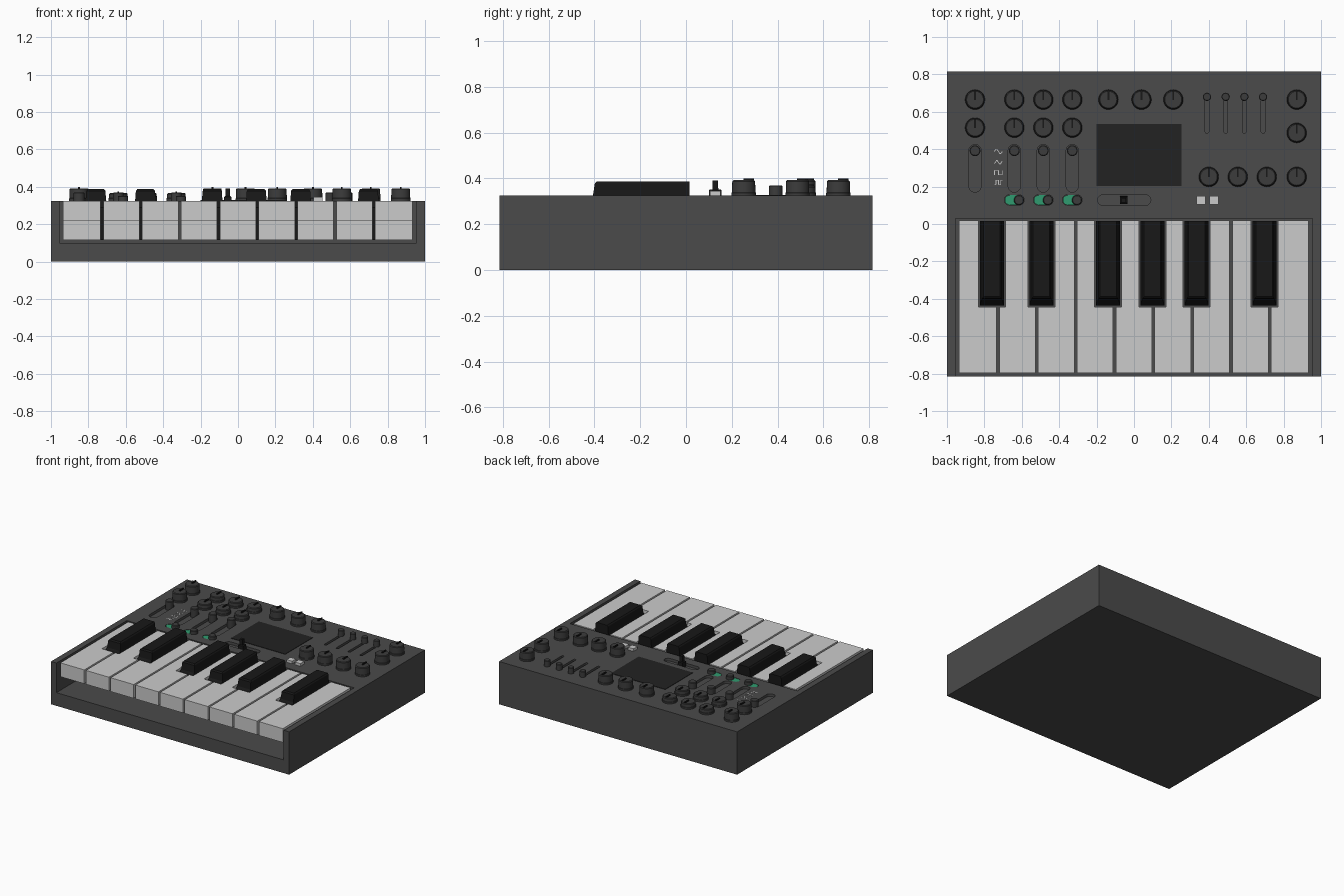
import bpy, bmesh, math

if "Cube" in bpy.data.objects:
    bpy.data.objects.remove(bpy.data.objects["Cube"])

TOP = 0.325


def material(name, r, g, b):
    m = bpy.data.materials.new(name)
    m.diffuse_color = (r, g, b, 1)
    m.use_nodes = True
    m.node_tree.nodes["Principled BSDF"].inputs["Base Color"].default_value = m.diffuse_color
    return m


CASE = material("case_grey", 0.07, 0.07, 0.07)
KNOB = material("knob_grey", 0.045, 0.045, 0.045)
BLACK = material("black", 0.009, 0.009, 0.009)
GLASS = material("screen_black", 0.016, 0.016, 0.016)
IVORY = material("key_white", 0.55, 0.55, 0.55)
LIGHT = material("button_white", 0.85, 0.85, 0.85)
GREEN = material("green", 0.03, 0.33, 0.16)


def finish(name, bm, mat, smooth=False):
    bmesh.ops.recalc_face_normals(bm, faces=bm.faces)
    me = bpy.data.meshes.new(name)
    bm.to_mesh(me)
    bm.free()
    ob = bpy.data.objects.new(name, me)
    bpy.context.collection.objects.link(ob)
    me.materials.append(mat)
    if smooth:
        bpy.ops.object.select_all(action='DESELECT')
        ob.select_set(True)
        bpy.context.view_layer.objects.active = ob
        bpy.ops.object.shade_smooth_by_angle(angle=math.radians(35))
    return ob


def prism(bm, outline, z0, z1):
    """Extrude a flat outline from z0 up to z1."""
    lo = [bm.verts.new((x, y, z0)) for x, y in outline]
    hi = [bm.verts.new((x, y, z1)) for x, y in outline]
    bm.faces.new(lo[::-1])
    bm.faces.new(hi)
    n = len(outline)
    for i in range(n):
        j = (i + 1) % n
        bm.faces.new((lo[i], lo[j], hi[j], hi[i]))


def rect(x0, x1, y0, y1):
    return [(x0, y0), (x1, y0), (x1, y1), (x0, y1)]


def capsule(x0, x1, y0, y1, n=10):
    """Rounded slot outline filling the given rectangle."""
    r = min(x1 - x0, y1 - y0) / 2
    cx, cy = (x0 + x1) / 2, (y0 + y1) / 2
    dx, dy = (x1 - x0) / 2 - r, (y1 - y0) / 2 - r
    turn = 0 if dy > dx else -math.pi / 2
    pts = []
    for s in (1, -1):
        for i in range(n + 1):
            a = turn + math.pi * i / n + (0 if s > 0 else math.pi)
            pts.append((cx + s * dx + r * math.cos(a), cy + s * dy + r * math.sin(a)))
    return pts


def lathe(bm, profile, x, y, seg=28):
    """Stack rings of (radius, z) and cap both ends."""
    rings = [[bm.verts.new((x + r * math.cos(2 * math.pi * i / seg),
                            y + r * math.sin(2 * math.pi * i / seg), z))
              for i in range(seg)] for r, z in profile]
    bm.faces.new(rings[0][::-1])
    bm.faces.new(rings[-1])
    for a, b in zip(rings, rings[1:]):
        for i in range(seg):
            j = (i + 1) % seg
            bm.faces.new((a[i], a[j], b[j], b[i]))


def frustum(bm, levels):
    """Stack rectangles given as (x0, x1, y0, y1, z)."""
    rows = [[bm.verts.new((x, y, l[4])) for x, y in rect(*l[:4])] for l in levels]
    bm.faces.new(rows[0][::-1])
    bm.faces.new(rows[-1])
    for a, b in zip(rows, rows[1:]):
        for i in range(4):
            j = (i + 1) % 4
            bm.faces.new((a[i], a[j], b[j], b[i]))


# control positions
COLS = (-0.85, -0.64, -0.485, -0.33)
FADERS = (0.39, 0.49, 0.59, 0.69)
SWITCHES = (-0.64, -0.485, -0.33)

# case with keyboard bay and slots cut out
bm = bmesh.new()
prism(bm, rect(-1, 1, -0.815, 0.815), 0, TOP)
case = finish("case", bm, CASE)
bm = bmesh.new()
prism(bm, rect(-0.955, 0.955, -0.9, 0.03), 0.1, 0.5)
for x in COLS:
    prism(bm, capsule(x - 0.033, x + 0.033, 0.17, 0.425), TOP - 0.02, 0.5)
for x in FADERS:
    prism(bm, capsule(x - 0.01, x + 0.01, 0.485, 0.695), TOP - 0.02, 0.5)
for x in SWITCHES:
    prism(bm, capsule(x - 0.053, x + 0.053, 0.1, 0.156), TOP - 0.02, 0.5)
prism(bm, capsule(-0.195, 0.09, 0.1, 0.156), TOP - 0.02, 0.5)
cutter = finish("slot_cutter", bm, CASE)
cutter.hide_render = True
mod = case.modifiers.new("slots", 'BOOLEAN')
mod.operation = 'DIFFERENCE'
mod.solver = 'EXACT'
mod.object = cutter
bpy.context.view_layer.objects.active = case
bpy.ops.object.modifier_apply(modifier="slots")
bpy.data.objects.remove(cutter)

# white keys, notched beside the black keys
BLACKS = {1: -0.76, 2: -0.495, 4: -0.138, 5: 0.098, 6: 0.335, 8: 0.697}
PITCH, START, GAP = 0.2077, -0.935, 0.007
for k in range(9):
    x0 = START + k * PITCH + (GAP if k else 0)
    x1 = START + (k + 1) * PITCH - (GAP if k < 8 else 0)
    a = max(x0, BLACKS[k] + 0.072) if k in BLACKS else x0
    b = min(x1, BLACKS[k + 1] - 0.072) if k + 1 in BLACKS else x1
    bm = bmesh.new()
    for front, z0, z1 in ((-0.797, 0.22, TOP), (-0.56, 0.115, 0.22)):
        pts = [(x0, front), (x1, front)]
        pts += [(x1, -0.445), (b, -0.445)] if b < x1 else []
        pts += [(b, 0.018), (a, 0.018)]
        pts += [(a, -0.445), (x0, -0.445)] if a > x0 else []
        prism(bm, pts, z0, z1)
    finish(f"white_key_{k + 1}", bm, IVORY)

# black keys, tapered with a chamfered top
for k, x in BLACKS.items():
    bm = bmesh.new()
    frustum(bm, [(x - w, x + w, y, 0.016, z) for w, y, z in
                 ((0.064, -0.437, 0.115), (0.064, -0.437, 0.29), (0.055, -0.406, 0.326),
                  (0.051, -0.398, 0.378), (0.044, -0.388, 0.387))])
    finish(f"black_key_{k}", bm, BLACK)

# knobs with raised pointers: (x, y, top)
knobs = [(x, y, 0.392 if x < -0.8 else 0.366) for x in COLS for y in (0.665, 0.515)]
knobs += [(x, 0.665, 0.392) for x in (-0.137, 0.04, 0.21, 0.87)]
knobs += [(0.87, 0.487, 0.392)]
knobs += [(x, 0.252, 0.392) for x in (0.40, 0.555, 0.71, 0.87)]
for i, (x, y, t) in enumerate(knobs):
    bm = bmesh.new()
    lathe(bm, [(0.053, TOP - 0.002), (0.053, TOP + 0.012), (0.051, TOP + 0.014),
               (0.05, t - 0.005), (0.045, t)], x, y)
    finish(f"knob_{i + 1}", bm, KNOB, True)
    bm = bmesh.new()
    prism(bm, rect(x - 0.005, x + 0.005, y - 0.002, y + 0.044), t - 0.004, t + 0.008)
    finish(f"knob_pointer_{i + 1}", bm, BLACK)


def pegs(name, spots, r, top):
    for i, (x, y) in enumerate(spots):
        bm = bmesh.new()
        lathe(bm, [(r, TOP - 0.02), (r, top - 0.004), (r * 0.85, top)], x, y, 20)
        finish(f"{name}_{i + 1}", bm, KNOB, True)


# slider, fader and switch caps
pegs("slider_cap", [(x, 0.392) for x in COLS], 0.029, 0.37)
pegs("fader_cap", [(x, 0.68) for x in FADERS], 0.022, 0.37)
pegs("switch_cap", [(x + 0.025, 0.128) for x in SWITCHES], 0.027, 0.352)

# green switch inlays
for i, x in enumerate(SWITCHES):
    bm = bmesh.new()
    prism(bm, capsule(x - 0.051, x + 0.051, 0.102, 0.154), TOP - 0.021, TOP - 0.001)
    finish(f"switch_inlay_{i + 1}", bm, GREEN)

# pitch lever in its slot
bm = bmesh.new()
frustum(bm, [(-0.055 - w, -0.055 + w, 0.128 - w, 0.128 + w, z) for w, z in
             ((0.021, TOP - 0.021), (0.02, 0.345), (0.013, 0.35), (0.012, 0.39))])
finish("pitch_lever", bm, BLACK)

# screen and square push buttons
bm = bmesh.new()
prism(bm, rect(-0.2, 0.255, 0.203, 0.535), TOP - 0.01, TOP + 0.003)
finish("screen", bm, GLASS)
for i, x in enumerate((0.358, 0.428)):
    bm = bmesh.new()
    prism(bm, rect(x - 0.023, x + 0.023, 0.105, 0.151), TOP - 0.01, 0.345)
    finish(f"push_button_{i + 1}", bm, LIGHT)

# printed waveform marks
waves = {
    "sine": [(t / 12, math.sin(math.pi * t / 6)) for t in range(13)],
    "triangle": [(0, -0.6), (0.3, 1), (0.7, -1), (1, 0.6)],
    "square": [(0, -1), (0, 1), (0.5, 1), (0.5, -1), (1, -1), (1, 1)],
    "pulse": [(0, -1), (0.2, -1), (0.2, 1), (0.5, 1), (0.5, -1), (0.8, -1), (0.8, 1), (1, 1)],
}
for (kind, pts), y in zip(waves.items(), (0.388, 0.33, 0.275, 0.222)):
    bm = bmesh.new()
    for (ax, ay), (bx, by) in zip(pts, pts[1:]):
        p = (-0.746 + ax * 0.042, y + ay * 0.012)
        q = (-0.746 + bx * 0.042, y + by * 0.012)
        d = math.hypot(q[0] - p[0], q[1] - p[1])
        nx, ny = (p[1] - q[1]) / d * 0.002, (q[0] - p[0]) / d * 0.002
        prism(bm, [(p[0] - nx, p[1] - ny), (q[0] - nx, q[1] - ny),
                   (q[0] + nx, q[1] + ny), (p[0] + nx, p[1] + ny)], TOP - 0.001, TOP + 0.001)
    finish(f"{kind}_wave_mark", bm, LIGHT)
